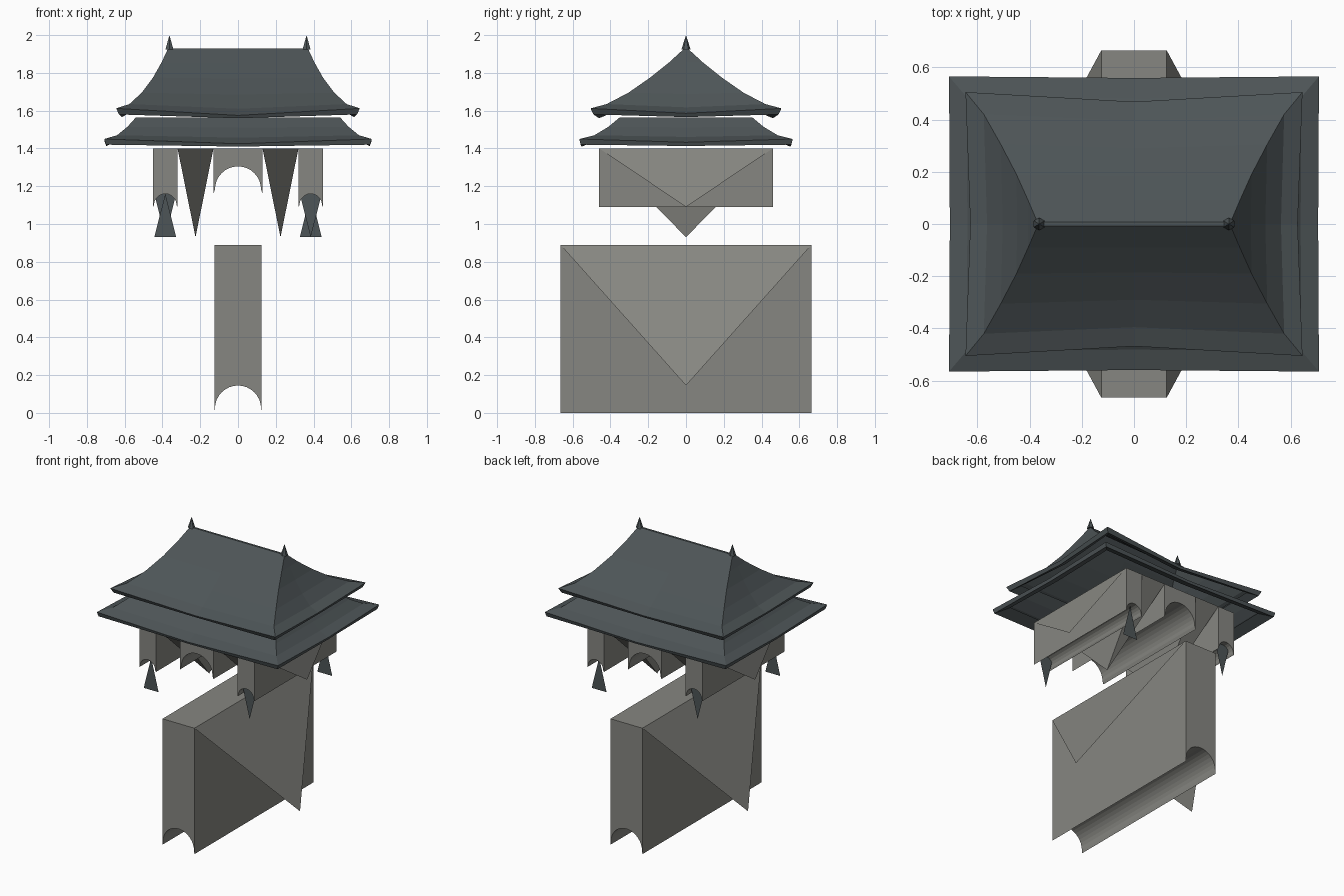
import bpy, bmesh, math

if "Cube" in bpy.data.objects:
    bpy.data.objects.remove(bpy.data.objects["Cube"])


def material(name, rgb):
    m = bpy.data.materials.new(name)
    m.diffuse_color = (*rgb, 1)
    m.use_nodes = True
    m.node_tree.nodes["Principled BSDF"].inputs["Base Color"].default_value = m.diffuse_color
    return m


STONE = material("stone", (0.24, 0.24, 0.22))
TILE = material("tile", (0.075, 0.09, 0.095))


def make(name, verts, faces, mat, fix=True):
    me = bpy.data.meshes.new(name)
    me.from_pydata(verts, [], faces)
    if fix:
        bm = bmesh.new()
        bm.from_mesh(me)
        bmesh.ops.recalc_face_normals(bm, faces=bm.faces)
        bm.to_mesh(me)
        bm.free()
    me.materials.append(mat)
    ob = bpy.data.objects.new(name, me)
    bpy.context.collection.objects.link(ob)
    return ob


def arched_block(name, cx, hw, hy, z0, z1, r, arch_top, n=16):
    """Block running along y with a round channel cut in its underside."""
    zc = arch_top - r
    arch = [(cx + r * math.cos(math.pi * i / n), zc + r * math.sin(math.pi * i / n))
            for i in range(n + 1)]
    top = [(cx + hw * math.cos(math.pi * i / n), z1) for i in range(n + 1)]
    arch = [(cx + hw, z0)] + arch + [(cx - hw, z0)]
    top = [(cx + hw, z1)] + top + [(cx - hw, z1)]
    m = len(arch)
    verts = [(x, y, z) for y in (-hy, hy) for row in (arch, top) for x, z in row]
    faces = []
    for i in range(m - 1):
        a, b, c, d = i, i + m, i + 2 * m, i + 3 * m
        faces += [(a, a + 1, b + 1, b), (c, d, d + 1, c + 1),
                  (a, c, c + 1, a + 1), (b, b + 1, d + 1, d)]
    faces += [(0, m, 3 * m, 2 * m), (m - 1, 3 * m - 1, 4 * m - 1, 2 * m + m - 1)]
    faces[-1] = (m - 1, 2 * m - 1, 4 * m - 1, 3 * m - 1)
    ob = make(name, verts, faces, STONE, False)
    bm = bmesh.new()
    bm.from_mesh(ob.data)
    bmesh.ops.remove_doubles(bm, verts=bm.verts, dist=1e-5)
    bmesh.ops.recalc_face_normals(bm, faces=bm.faces)
    bm.to_mesh(ob.data)
    bm.free()


# stone base and gallery pillars
arched_block("gate_base", 0, 0.125, 0.665, 0.0, 0.89, 0.122, 0.145)
arched_block("centre_bay", 0, 0.13, 0.46, 1.16, 1.40, 0.122, 1.305)

for s, side in ((-1, "left"), (1, "right")):
    arched_block(side + "_bay", s * 0.385, 0.065, 0.46, 1.09, 1.40, 0.06, 1.16, 10)
    # sloping side flaps
    make(side + "_base_flap",
         [(s * 0.125, -0.665, 0.89), (s * 0.125, 0.665, 0.89), (s * 0.485, 0, 0.145)],
         [(0, 1, 2) if s < 0 else (0, 2, 1)], STONE, False)
    make(side + "_upper_flap",
         [(s * 0.45, -0.46, 1.40), (s * 0.45, 0.46, 1.40), (s * 0.54, 0, 1.09)],
         [(0, 1, 2) if s < 0 else (0, 2, 1)], STONE, False)
    # hanging inverted pyramid between bays
    xa, xb = s * 0.13, s * 0.32
    make(side + "_hanging_wedge",
         [(xa, -0.46, 1.40), (xb, -0.46, 1.40), (xb, 0.46, 1.40), (xa, 0.46, 1.40),
          (s * 0.225, 0, 0.93)],
         [(0, 1, 4), (1, 2, 4), (2, 3, 4), (3, 0, 4), (0, 3, 2, 1)], STONE)
    # flat triangles in the side arches, alternating up and down
    for t, end in ((-1, "front"), (1, "back")):
        base, tip = (0.93, 1.16) if s == t else (1.16, 0.93)
        make(f"{side}_{end}_infill",
             [(s * 0.385 - 0.058, t * 0.42, base), (s * 0.385 + 0.058, t * 0.42, base),
              (s * 0.385, t * 0.42, tip)], [(0, 1, 2)], TILE, False)


def roof(name, rings, cap):
    """Rings: half x, half y, corner z, middle z, middle inset."""
    verts, faces = [], []
    for hx, hy, zc, zm, d in rings:
        verts += [(-hx, -hy, zc), (0, -hy + d, zm), (hx, -hy, zc), (hx - d * .5, 0, zm + (zc - zm) * .3),
                  (hx, hy, zc), (0, hy - d, zm), (-hx, hy, zc), (-hx + d * .5, 0, zm + (zc - zm) * .3)]
    for r in range(len(rings) - 1):
        for i in range(8):
            j = (i + 1) % 8
            faces.append((8 * r + i, 8 * r + 8 + i, 8 * r + 8 + j, 8 * r + j))
    if cap:
        faces.append(tuple(range(8)))
    make(name, verts, faces, TILE)


# upper roof: ridge down to the upturned lip
roof("upper_roof", [
    (0.37, 0.008, 1.93, 1.93, 0), (0.405, 0.09, 1.855, 1.855, 0),
    (0.45, 0.19, 1.775, 1.77, 0.005), (0.51, 0.305, 1.695, 1.685, 0.015),
    (0.575, 0.42, 1.635, 1.61, 0.025), (0.645, 0.505, 1.612, 1.575, 0.037),
    (0.63, 0.49, 1.58, 1.56, 0.03), (0.58, 0.43, 1.612, 1.585, 0.03)], True)

# lower skirt roof
roof("lower_roof", [
    (0.54, 0.35, 1.565, 1.565, 0), (0.585, 0.41, 1.515, 1.51, 0),
    (0.64, 0.485, 1.47, 1.457, 0.004), (0.708, 0.565, 1.45, 1.425, 0.006),
    (0.70, 0.558, 1.42, 1.41, 0.006), (0.63, 0.48, 1.455, 1.44, 0.004)], False)

# ridge finials
for s, side in ((-1, "left"), (1, "right")):
    bpy.ops.mesh.primitive_cone_add(vertices=6, radius1=0.024, radius2=0, depth=0.075,
                                    location=(s * 0.363, 0, 1.9625))
    ob = bpy.context.object
    ob.name = side + "_finial"
    ob.data.materials.append(TILE)
